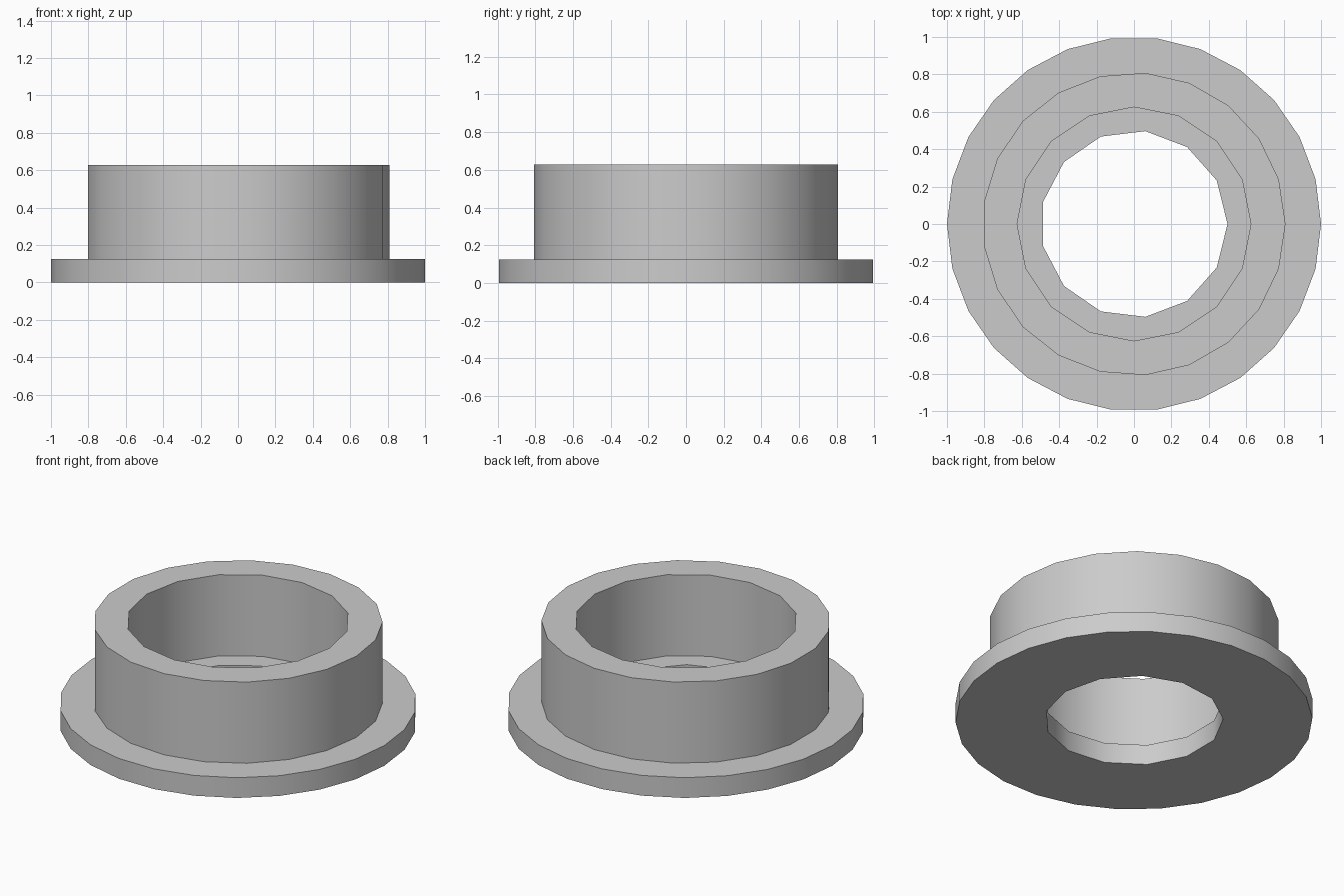
import bpy, bmesh
from math import cos, sin, tau, radians

if "Cube" in bpy.data.objects:
    bpy.data.objects.remove(bpy.data.objects["Cube"], do_unlink=True)

BASE, LEDGE, TOP = 0.0, 0.125, 0.627

# Material
grey = bpy.data.materials.new("plain_grey")
grey.use_nodes = True
colour = (0.6, 0.6, 0.6, 1)
grey.diffuse_color = colour
grey.node_tree.nodes["Principled BSDF"].inputs["Base Color"].default_value = colour

bm = bmesh.new()


def ring(radius, sides, z):
    """Closed polygon loop; returns its vertices and edges."""
    verts = [bm.verts.new((radius * cos(tau * i / sides), radius * sin(tau * i / sides), z))
             for i in range(sides)]
    edges = [bm.edges.new((verts[i - 1], verts[i])) for i in range(sides)]
    return verts, edges


def wall(radius, sides, low, high):
    """Vertical faceted wall; returns the edges of its bottom and top rims."""
    a, a_edges = ring(radius, sides, low)
    b, b_edges = ring(radius, sides, high)
    for i in range(sides):
        bm.faces.new((a[i - 1], a[i], b[i], b[i - 1]))
    return a_edges, b_edges


def flat_ring(outer, inner):
    """Flat annulus between two rims with different side counts."""
    bmesh.ops.triangle_fill(bm, edges=outer + inner, use_beauty=True, normal=(0, 0, 1))


# Walls: flange rim, barrel, wide bore and narrow hole
flange_low, flange_high = wall(1.0, 26, BASE, LEDGE)
barrel_low, barrel_high = wall(0.81, 21, LEDGE, TOP)
bore_low, bore_high = wall(0.625, 16, LEDGE, TOP)
hole_low, hole_high = wall(0.5, 13, BASE, LEDGE)

# Flat faces: underside, flange top, barrel top and inner ledge
flat_ring(flange_low, hole_low)
flat_ring(flange_high, barrel_low)
flat_ring(barrel_high, bore_high)
flat_ring(bore_low, hole_high)

bmesh.ops.recalc_face_normals(bm, faces=bm.faces[:])
mesh = bpy.data.meshes.new("flanged_bushing")
bm.to_mesh(mesh)
bm.free()
mesh.materials.append(grey)

bushing = bpy.data.objects.new("flanged_bushing", mesh)
bpy.context.collection.objects.link(bushing)

# Smooth walls with crisp rims
bpy.ops.object.select_all(action="DESELECT")
bushing.select_set(True)
bpy.context.view_layer.objects.active = bushing
bpy.ops.object.shade_smooth_by_angle(angle=radians(35))
